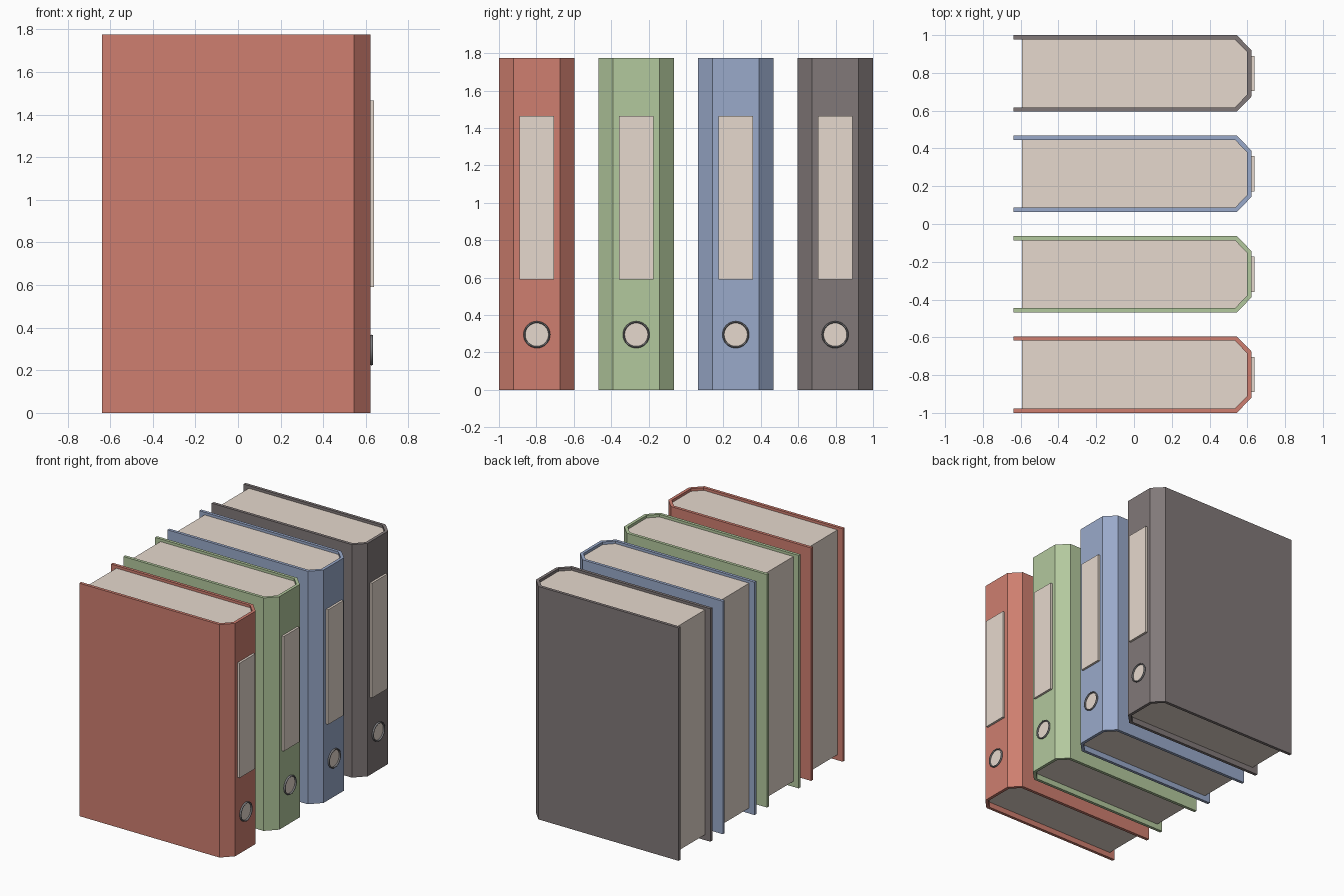
import bpy, bmesh, math

if "Cube" in bpy.data.objects:
    bpy.data.objects.remove(bpy.data.objects["Cube"])

H = 1.775              # binder height
HW, T = 0.2025, 0.023  # half width, cover thickness
X_OPEN, X_CH, X_SPINE, CH = -0.638, 0.544, 0.621, 0.079
RING_Z = 0.295


def material(name, rgb):
    m = bpy.data.materials.new(name)
    m.diffuse_color = (*rgb, 1)
    m.use_nodes = True
    m.node_tree.nodes["Principled BSDF"].inputs["Base Color"].default_value = m.diffuse_color
    return m


def add_object(name, bm, mat, y):
    bmesh.ops.recalc_face_normals(bm, faces=bm.faces)
    me = bpy.data.meshes.new(name)
    bm.to_mesh(me)
    bm.free()
    ob = bpy.data.objects.new(name, me)
    ob.location.y = y
    bpy.context.collection.objects.link(ob)
    me.materials.append(mat)
    return ob


def prism(name, outline, z0, z1, mat, y):
    bm = bmesh.new()
    f = bm.faces.new([bm.verts.new((px, py, z0)) for px, py in outline])
    top = bmesh.ops.extrude_face_region(bm, geom=[f])["geom"]
    bmesh.ops.translate(bm, vec=(0, 0, z1 - z0),
                        verts=[v for v in top if isinstance(v, bmesh.types.BMVert)])
    return add_object(name, bm, mat, y)


def half_profile(x_open, inset):
    # one side of the chamfered outline, offset inward by inset
    k = inset * math.tan(math.radians(22.5))
    return [(x_open, HW - inset), (X_CH - k, HW - inset), (X_SPINE - inset, HW - CH - k)]


def mirrored(half):
    return half + [(x, -y) for x, y in reversed(half)]


def lathe_x(name, section, mat, y, n=32):
    # closed (x, radius) section revolved around the finger ring axis
    bm = bmesh.new()
    rings = [[bm.verts.new((x, r * math.cos(a), RING_Z + r * math.sin(a))) for x, r in section]
             for a in (2 * math.pi * i / n for i in range(n))]
    m = len(section)
    for i in range(n):
        a, b = rings[i], rings[(i + 1) % n]
        for j in range(m):
            k = (j + 1) % m
            bm.faces.new((a[j], a[k], b[k], b[j])).smooth = True
    return add_object(name, bm, mat, y)


def finger_disc(name, mat, y, r=0.066, n=32):
    # pale disc filling the ring
    bm = bmesh.new()
    f = bm.faces.new([bm.verts.new((X_SPINE - 0.005, r * math.cos(2 * math.pi * i / n),
                                    RING_Z + r * math.sin(2 * math.pi * i / n))) for i in range(n)])
    top = bmesh.ops.extrude_face_region(bm, geom=[f])["geom"]
    bmesh.ops.translate(bm, vec=(0.006, 0, 0),
                        verts=[v for v in top if isinstance(v, bmesh.types.BMVert)])
    return add_object(name, bm, mat, y)


paper = material("paper", (0.79, 0.69, 0.61))
metal = material("ring_metal", (0.2, 0.2, 0.21))
binders = [("red", -0.7975, (0.62, 0.21, 0.16)), ("green", -0.266, (0.45, 0.58, 0.34)),
           ("blue", 0.266, (0.32, 0.40, 0.59)), ("grey", 0.7975, (0.22, 0.19, 0.19))]
# rounded ring section, (x, radius)
section = [(X_SPINE + 0.005 + 0.0085 * math.sin(math.pi * j / 4),
            0.067 + 0.005 * math.cos(math.pi * j / 4)) for j in range(8)]

for name, y, rgb in binders:
    # folded cover, open at the back, top and bottom
    outer, inner = mirrored(half_profile(X_OPEN, 0)), mirrored(half_profile(X_OPEN, T))
    prism(name + "_cover", outer + inner[::-1], 0, H, material(name + "_card", rgb), y)
    # page block set inside the cover, with a deeper gap below
    prism(name + "_pages", mirrored(half_profile(-0.593, T)), 0.042, H - 0.02, paper, y)
    # spine label
    prism(name + "_label", mirrored([(X_SPINE - 0.002, 0.093), (0.638, 0.093)]),
          0.59, 1.465, paper, y)
    # finger ring
    lathe_x(name + "_finger_ring", section, metal, y)
    finger_disc(name + "_finger_disc", paper, y)
